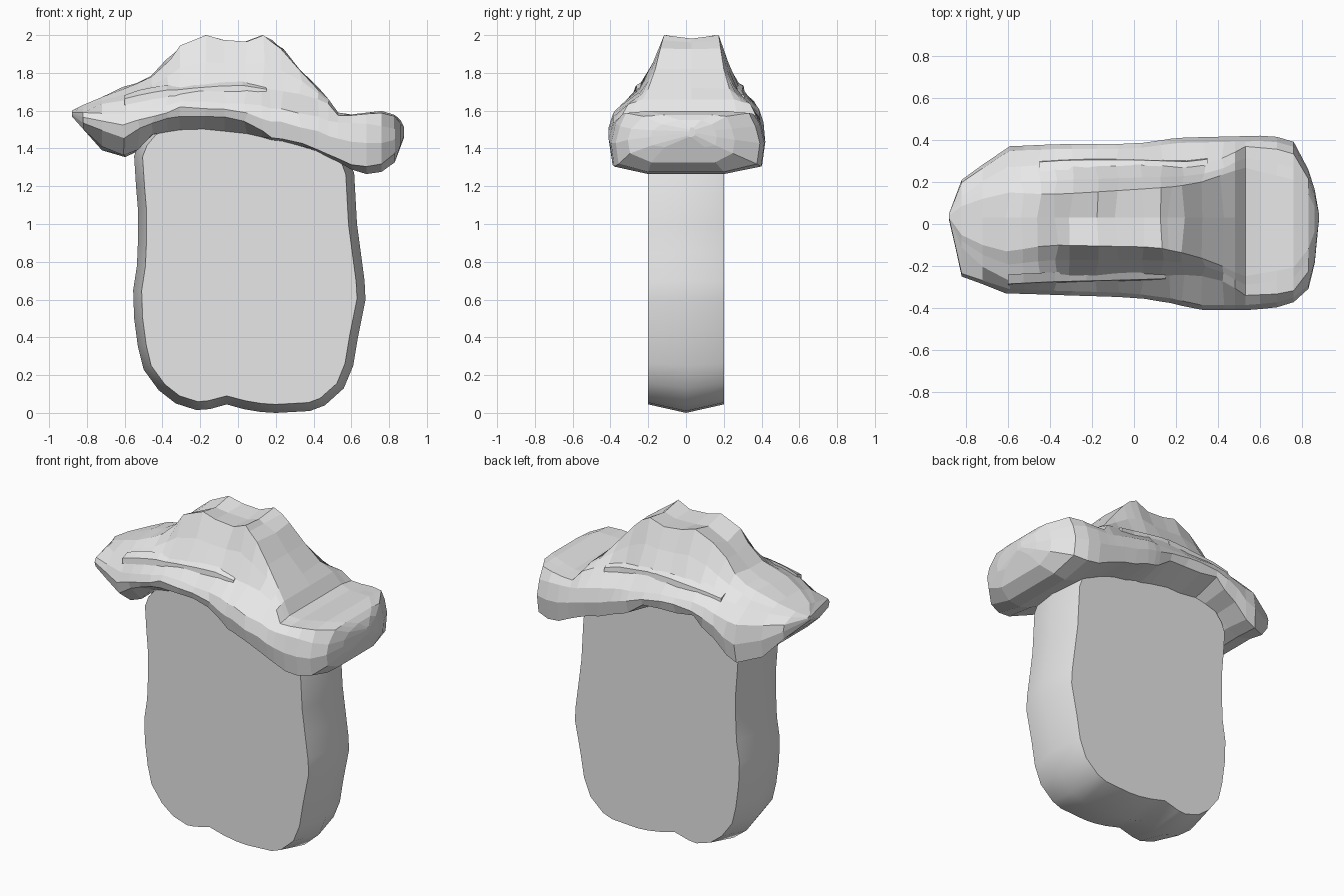
import bpy, bmesh, random
from mathutils import Vector

if "Cube" in bpy.data.objects:
    bpy.data.objects.remove(bpy.data.objects["Cube"])

random.seed(4)
grey = bpy.data.materials.new("plain_grey")
grey.diffuse_color = (0.8, 0.8, 0.8, 1)
grey.use_nodes = True
grey.node_tree.nodes["Principled BSDF"].inputs["Base Color"].default_value = grey.diffuse_color


def make_object(name, bm):
    bmesh.ops.recalc_face_normals(bm, faces=bm.faces)
    mesh = bpy.data.meshes.new(name)
    bm.to_mesh(mesh)
    bm.free()
    obj = bpy.data.objects.new(name, mesh)
    bpy.context.collection.objects.link(obj)
    mesh.materials.append(grey)
    return obj


def loft(bm, rings):
    """Skin closed rings of equal length and cap both ends."""
    loops = [[bm.verts.new(p) for p in ring] for ring in rings]
    for a, b in zip(loops, loops[1:]):
        n = len(a)
        for i in range(n):
            j = (i + 1) % n
            bm.faces.new((a[i], a[j], b[j], b[i]))
    bm.faces.new(loops[0])
    bm.faces.new(loops[-1])


def at(keys, x):
    """Piecewise linear value of a list of (x, value) keys."""
    if x <= keys[0][0]:
        return keys[0][1]
    for (x0, v0), (x1, v1) in zip(keys, keys[1:]):
        if x <= x1:
            return v0 + (v1 - v0) * (x - x0) / (x1 - x0)
    return keys[-1][1]


# Body: wobbly rounded slab whose side wall has a ridge along its middle
outline = [Vector(p) for p in (
    (-.52, 1.44), (-.55, 1.36), (-.54, 1.2), (-.53, 1.08), (-.53, .9), (-.535, .78),
    (-.555, .65), (-.55, .5), (-.53, .35), (-.5, .23), (-.42, .12), (-.33, .05),
    (-.22, .015), (-.15, .02), (-.06, .045), (.03, .02), (.12, .005), (.2, 0),
    (.38, .01), (.46, .04), (.56, .13), (.61, .25), (.635, .4), (.675, .6),
    (.67, .7), (.65, .85), (.63, 1.0), (.615, 1.27), (.57, 1.38), (.4, 1.47),
    (.1, 1.54), (-.35, 1.56), (-.46, 1.51))]


def inset(points, d):
    out = []
    for i, p in enumerate(points):
        t = (points[(i + 1) % len(points)] - points[i - 1]).normalized()
        out.append(p + Vector((-t.y, t.x)) * d)
    return out


bm = bmesh.new()
inner = inset(outline, .045)
loft(bm, [[(p.x, y, p.y) for p in pts]
          for y, pts in ((-.2, inner), (0, outline), (.2, inner))])
body = make_object("body", bm)
# Smooth along the wall, crisp at the front and back rims
for poly in body.data.polygons:
    poly.use_smooth = abs(poly.normal.y) < .9
bpy.context.view_layer.objects.active = body
body.select_set(True)
bpy.ops.object.shade_smooth_by_angle(angle=.6)
body.select_set(False)

# Hat: cross-sections along x, each measure given as keys
brim_front = [(-.88, -.03), (-.82, .25), (-.6, .33), (0, .35), (.2, .38), (.3, .41),
              (.55, .41), (.74, .39), (.85, .29), (.88, -.02)]
brim_back = [(-.88, .05), (-.82, .21), (-.6, .37), (-.35, .38), (0, .38), (.2, .41),
             (.6, .42), (.75, .41), (.85, .22), (.88, .05)]
under = [(-.88, 1.57), (-.8, 1.48), (-.72, 1.41), (-.6, 1.37), (-.54, 1.39), (-.45, 1.47),
         (-.35, 1.5), (-.1, 1.5), (.05, 1.48), (.25, 1.43), (.4, 1.39), (.55, 1.32),
         (.63, 1.27), (.72, 1.26), (.82, 1.3), (.88, 1.46)]
lip_right = [(-.3, 1.57), (0, 1.56), (.1, 1.52), (.16, 1.46), (.3, 1.43), (.5, 1.36),
             (.63, 1.3), (.75, 1.31), (.85, 1.39), (.88, 1.47)]
lip_front = [(-.88, 1.58), (-.8, 1.52), (-.6, 1.46), (-.5, 1.52)] + lip_right
lip_back = [(-.88, 1.57), (-.8, 1.48), (-.72, 1.39), (-.58, 1.345), (-.45, 1.46)] + lip_right
shoulder = [(-.88, 1.59), (-.8, 1.59), (-.6, 1.58), (-.3, 1.65), (0, 1.64), (.3, 1.6),
            (.5, 1.54), (.7, 1.53), (.85, 1.5), (.88, 1.49)]
base_front = [(-.88, -.03), (-.8, .16), (-.6, .27), (-.4, .26), (0, .25), (.3, .24),
              (.45, .28), (.52, .34), (.75, .33), (.85, .2), (.88, -.02)]
base_back = [(-.88, .05), (-.8, .16), (-.6, .27), (-.3, .29), (0, .29), (.3, .28),
             (.45, .32), (.52, .37), (.75, .35), (.85, .18), (.88, .05)]
base_z = [(-.88, 1.595), (-.8, 1.62), (-.6, 1.66), (-.4, 1.7), (0, 1.73), (.3, 1.69),
          (.45, 1.65), (.49, 1.63), (.53, 1.575), (.6, 1.575), (.75, 1.59), (.83, 1.57), (.88, 1.5)]
crown_front = [(-.88, -.03), (-.8, .08), (-.6, .13), (-.4, .1), (.1, .11), (.3, .15),
               (.42, .2), (.52, .25), (.8, .2), (.88, -.02)]
crown_back = [(-.88, .04), (-.8, .1), (-.6, .15), (-.4, .14), (.1, .17), (.3, .19),
              (.42, .23), (.52, .27), (.8, .2), (.88, .04)]
crown_z = [(-.88, 1.6), (-.8, 1.64), (-.65, 1.7), (-.45, 1.78), (-.37, 1.87), (-.3, 1.945),
           (-.18, 2.0), (-.08, 1.975), (.04, 1.965), (.13, 2.0), (.22, 1.94), (.33, 1.82),
           (.42, 1.72), (.48, 1.66), (.53, 1.59), (.6, 1.58), (.77, 1.6), (.85, 1.57), (.88, 1.51)]
dent = [(-.42, 0), (-.3, .035), (-.2, .03), (0, .0), (.12, .02), (.25, 0)]


def half_section(x, side, brim, lip, base, crown):
    """Points from the underside out round the brim and up to the crown edge."""
    w, b, c = at(brim, x), at(base, x), at(crown, x)
    lz, sz, bz, cz = at(lip, x), at(shoulder, x), at(base_z, x), at(crown_z, x)
    pts = [(min(.2, w * .6), min(at(under, x), lz + .03)), (w * .96, lz),
           (w, lz * .45 + sz * .55), (w * .94, sz), (b, bz),
           (b * .45 + c * .55, bz * .5 + cz * .5), (c, cz)]
    return [(x, side * y, z) for y, z in pts]


stations = [-.88, -.82, -.72, -.6, -.53, -.45, -.37, -.3, -.18, -.08, .04, .13, .17, .23,
            .33, .42, .48, .53, .6, .68, .76, .83, .86, .88]
rings = []
for x in stations:
    front = half_section(x, -1, brim_front, lip_front, base_front, crown_front)
    back = half_section(x, 1, brim_back, lip_back, base_back, crown_back)
    ring = front + [(x, .03, at(crown_z, x) - at(dent, x))] + back[::-1]
    # Slight wrinkling of the cloth around the middle
    if -.7 < x < .45:
        ring = [(px + random.uniform(-.012, .012), py, pz + random.uniform(-.008, .008) * (pz < 1.8))
                for px, py, pz in ring]
    rings.append(ring)
bm = bmesh.new()
loft(bm, rings)
make_object("hat", bm)

# Cloth folds: thin slanted slivers overlapping the brim front and back
for i, (x0, x1, side, z) in enumerate(((-.6, -.3, -1, 1.67), (-.35, .15, -1, 1.73),
                                      (-.45, 0, 1, 1.68), (-.05, .35, 1, 1.69))):
    base = base_front if side < 0 else base_back
    bm = bmesh.new()
    fold = []
    for k in range(5):
        x = x0 + (x1 - x0) * k / 4
        y = side * at(base, x)
        zc = at(base_z, x)
        h = .012 + .012 * (k in (1, 2, 3))
        fold.append([(x, y - side * .03, zc + h + .01), (x, y + side * .015, zc + h * .3),
                     (x, y + side * .02, zc - .03), (x, y - side * .03, zc - .03)])
    loft(bm, fold)
    make_object(f"cloth_fold_{i + 1}", bm)
